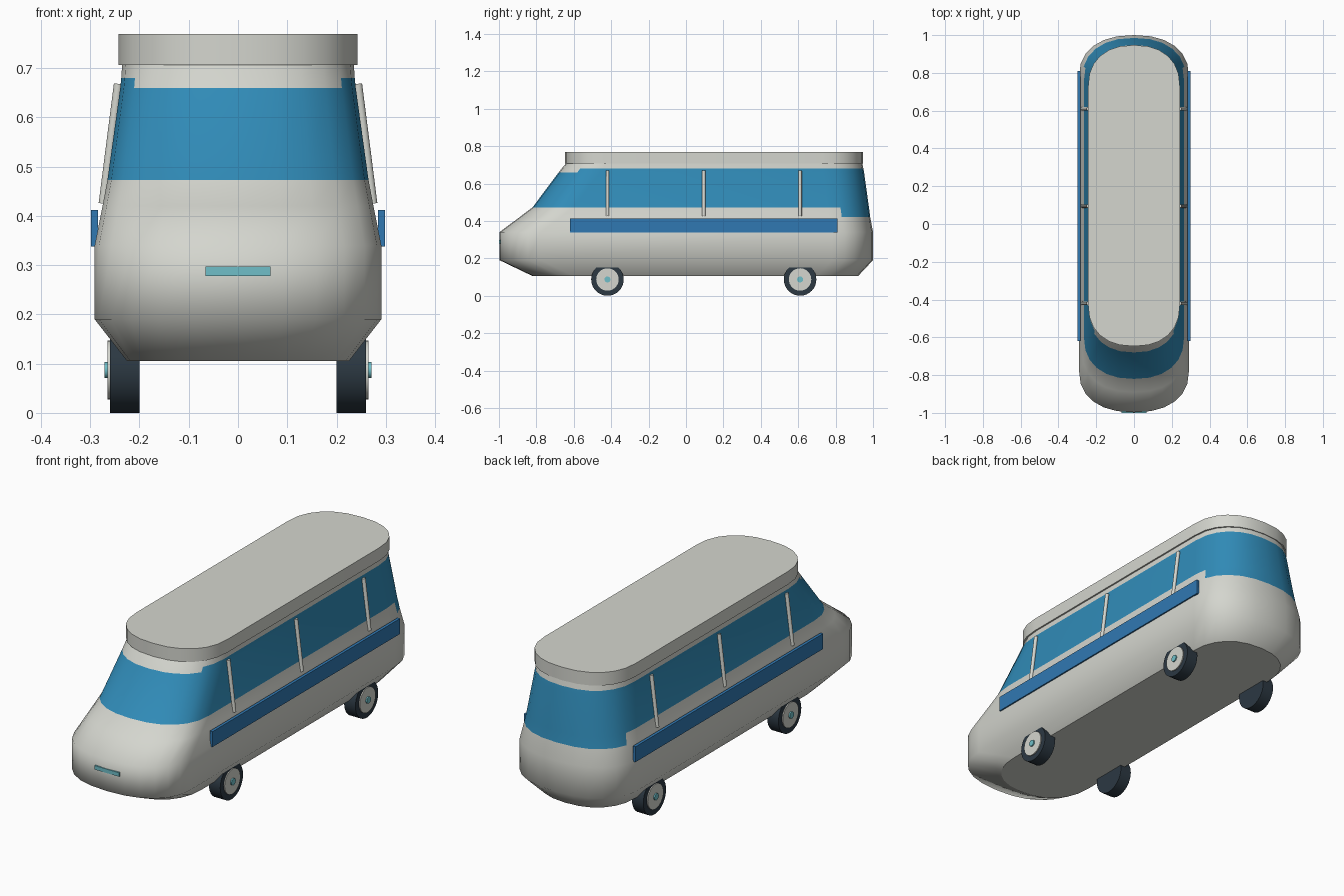
import bpy, bmesh, math
from mathutils import Vector

if "Cube" in bpy.data.objects:
    bpy.data.objects.remove(bpy.data.objects["Cube"])


def material(name, rgb):
    m = bpy.data.materials.new(name)
    m.diffuse_color = (*rgb, 1)
    m.use_nodes = True
    m.node_tree.nodes["Principled BSDF"].inputs["Base Color"].default_value = m.diffuse_color
    return m


WHITE = material("off_white", (0.66, 0.67, 0.62))
GLASS = material("window_blue", (0.03, 0.26, 0.48))
STRIPE = material("stripe_blue", (0.03, 0.19, 0.45))
RUBBER = material("rubber", (0.025, 0.04, 0.055))
TEAL = material("teal", (0.16, 0.52, 0.58))


def outline(w, front, back, depth=0.22, n=6, p=2.3):
    """Long oval: straight sides with rounded ends."""
    pts = []
    for sign, end in ((1, back), (-1, front)):
        for i in range(2 * n + 1):
            a = math.pi * i / (2 * n)
            c, s = math.cos(a), math.sin(a)
            x = w * math.copysign(abs(c) ** (2 / p), c)
            y = end - sign * depth * (1 - max(s, 0) ** (2 / p))
            pts.append((sign * x, y))
    return pts


def loft(name, rings, mats, is_window=None):
    """Skin a stack of ovals (z, half width, front y, back y), capped and smooth."""
    bm = bmesh.new()
    loops = [[bm.verts.new((x, y, z)) for x, y in outline(w, f, b)] for z, w, f, b in rings]
    n = len(loops[0])
    for lo, hi in zip(loops, loops[1:]):
        for i in range(n):
            j = (i + 1) % n
            face = bm.faces.new((lo[i], lo[j], hi[j], hi[i]))
            face.smooth = True
            if is_window and is_window(face.calc_center_median()):
                face.material_index = 1
    for cap in (bm.faces.new(loops[0][::-1]), bm.faces.new(loops[-1])):
        for e in cap.edges:
            e.smooth = False
    me = bpy.data.meshes.new(name)
    bm.to_mesh(me)
    bm.free()
    for m in mats:
        me.materials.append(m)
    ob = bpy.data.objects.new(name, me)
    bpy.context.collection.objects.link(ob)
    return ob


def box(name, lo, hi, mat):
    lo, hi = Vector(lo), Vector(hi)
    bpy.ops.mesh.primitive_cube_add(size=1, location=(lo + hi) / 2)
    ob = bpy.context.object
    ob.name = name
    ob.scale = hi - lo
    ob.data.materials.append(mat)


def rod(name, a, b, r, mat, sides=32):
    a, b = Vector(a), Vector(b)
    bpy.ops.mesh.primitive_cylinder_add(vertices=sides, radius=r, depth=(b - a).length, location=(a + b) / 2)
    ob = bpy.context.object
    ob.name = name
    ob.rotation_euler = (b - a).to_track_quat('Z', 'Y').to_euler()
    ob.data.materials.append(mat)
    bpy.ops.object.shade_smooth_by_angle(angle=math.radians(35))


# Which body faces are glass: a band that dips at the back and stops lower at the front
def window(c):
    bottom = 0.42 if c.y > 0.85 else 0.473
    top = 0.66 if c.y < -0.55 else 0.68
    return bottom < c.z < top


# Body shell with wedge nose
loft("body", [
    (0.105, 0.225, -0.82, 0.92),
    (0.19, 0.291, -0.997, 1.0),
    (0.34, 0.291, -0.997, 1.0),
    (0.42, 0.275, -0.89, 0.985),
    (0.473, 0.265, -0.82, 0.978),
    (0.66, 0.239, -0.68, 0.952),
    (0.68, 0.237, -0.665, 0.948),
    (0.71, 0.235, -0.64, 0.942),
], [WHITE, GLASS], window)

# Overhanging roof slab
loft("roof", [(0.706, 0.243, -0.647, 0.947), (0.769, 0.243, -0.647, 0.947)], [WHITE])

# Front plate
box("front_plate", (-0.066, -1.0, 0.278), (0.066, -0.98, 0.297), TEAL)

for s, side in ((1, "right"), (-1, "left")):
    # Side stripe
    box(f"{side}_stripe", (min(s * 0.284, s * 0.298), -0.62, 0.338),
        (max(s * 0.284, s * 0.298), 0.81, 0.412), STRIPE)
    # Window pillars
    for i, y in enumerate((-0.42, 0.095, 0.61)):
        rod(f"{side}_pillar_{i + 1}", (s * 0.274, y, 0.425), (s * 0.243, y, 0.668), 0.009, WHITE, 12)
    # Wheels with hubcap and hub
    for y, end in ((-0.42, "front"), (0.61, "rear")):
        for part, x0, x1, r, mat in (("tyre", 0.20, 0.26, 0.087, RUBBER),
                                     ("hubcap", 0.25, 0.265, 0.06, WHITE),
                                     ("hub", 0.255, 0.271, 0.016, TEAL)):
            rod(f"{side}_{end}_{part}", (s * x0, y, 0.087), (s * x1, y, 0.087), r, mat)
